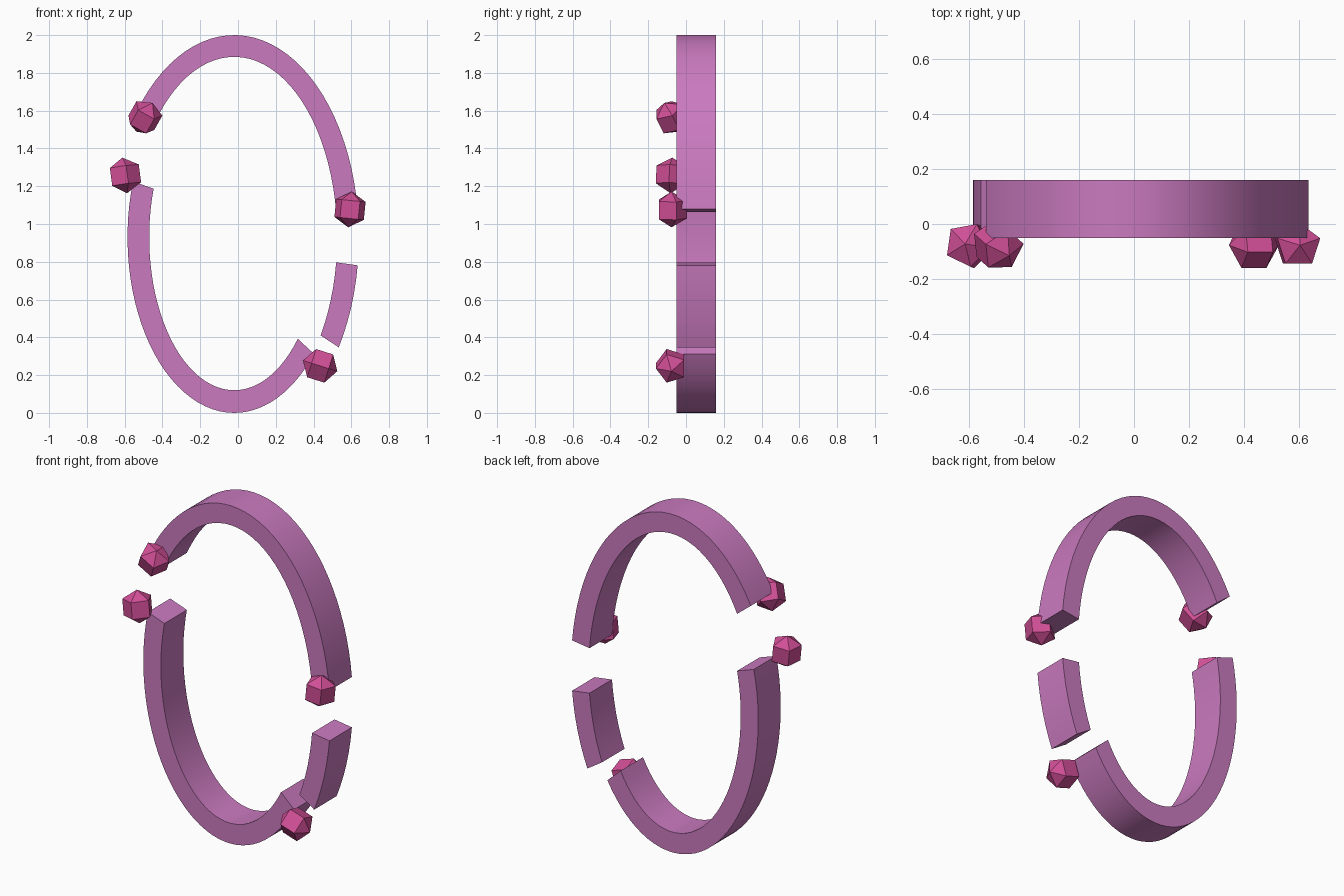
import bpy, bmesh, math
from mathutils import Vector, Matrix

cube = bpy.data.objects.get("Cube")
if cube:
    bpy.data.objects.remove(cube, do_unlink=True)


def material(name, rgb):
    m = bpy.data.materials.new(name)
    m.use_nodes = True
    m.diffuse_color = (*rgb, 1)
    m.node_tree.nodes["Principled BSDF"].inputs["Base Color"].default_value = (*rgb, 1)
    return m


ORCHID = material("orchid", (0.59, 0.195, 0.52))
PINK = material("deep pink", (0.64, 0.078, 0.31))

CX, CZ = -0.02, 0.93           # shared centre of all the elliptical arcs
Y0, Y1 = -0.05, 0.16           # front and back of the band


def finish(bm, name, mat):
    bmesh.ops.recalc_face_normals(bm, faces=bm.faces)
    mesh = bpy.data.meshes.new(name)
    bm.to_mesh(mesh)
    bm.free()
    mesh.materials.append(mat)
    ob = bpy.data.objects.new(name, mesh)
    bpy.context.collection.objects.link(ob)
    return ob


def arc(name, outer, inner, start, end):
    """Sweep a rectangular section along part of an elliptical ring."""
    bm = bmesh.new()
    steps = max(6, round((end - start) / 4))
    rows = []
    for i in range(steps + 1):
        t = math.radians(start + (end - start) * i / steps)
        c, s = math.cos(t), math.sin(t)
        rows.append([bm.verts.new((CX + a * c, y, CZ + b * s))
                     for (a, b), y in ((outer, Y0), (outer, Y1), (inner, Y1), (inner, Y0))])
    for p, q in zip(rows, rows[1:]):
        for k in range(4):
            n = (k + 1) % 4
            bm.faces.new((p[k], p[n], q[n], q[k]))
    bm.faces.new(rows[0])
    bm.faces.new(rows[-1])
    ob = finish(bm, name, ORCHID)
    bpy.ops.object.select_all(action='DESELECT')
    ob.select_set(True)
    bpy.context.view_layer.objects.active = ob
    bpy.ops.object.shade_smooth_by_angle(angle=math.radians(30))


def bead(name, centre, axis, spin):
    """Faceted five-sided bead with pointed caps."""
    bm = bmesh.new()
    bmesh.ops.create_uvsphere(bm, u_segments=5, v_segments=3, radius=0.095)
    turn = Vector(axis).to_track_quat('Z', 'Y').to_matrix().to_4x4()
    if axis[2] > 0.9:          # near-upright beads keep their plan angle
        turn = Vector((0, 0, 1)).rotation_difference(Vector(axis)).to_matrix().to_4x4()
    bm.transform(Matrix.Translation(centre) @ turn
                 @ Matrix.Rotation(math.radians(spin), 4, 'Z'))
    finish(bm, name, PINK)


# Broken ring: two pieces of the larger ellipse, one of the smaller
LARGE = ((0.66, 1.07), (0.545, 0.955))
SMALL = ((0.565, 0.93), (0.45, 0.81))
arc("upper_arc", *LARGE, 8, 141.5)
arc("short_side_arc", *LARGE, -33, -8)
arc("lower_arc", *SMALL, 161.5, 318.4)

# Beads on the front at the arc ends
bead("upper_right_bead", (-0.495, -0.077, 1.565), (0.45, -0.4, 0.8), 90)
bead("lower_right_bead", (-0.60, -0.077, 1.257), (-0.13, 0.05, 0.98), 190)
bead("upper_left_bead", (0.593, -0.077, 1.077), (0.1, 0.0, 0.99), 0)
bead("lower_left_bead", (0.435, -0.077, 0.249), (0.95, 0.0, -0.3), 90)
